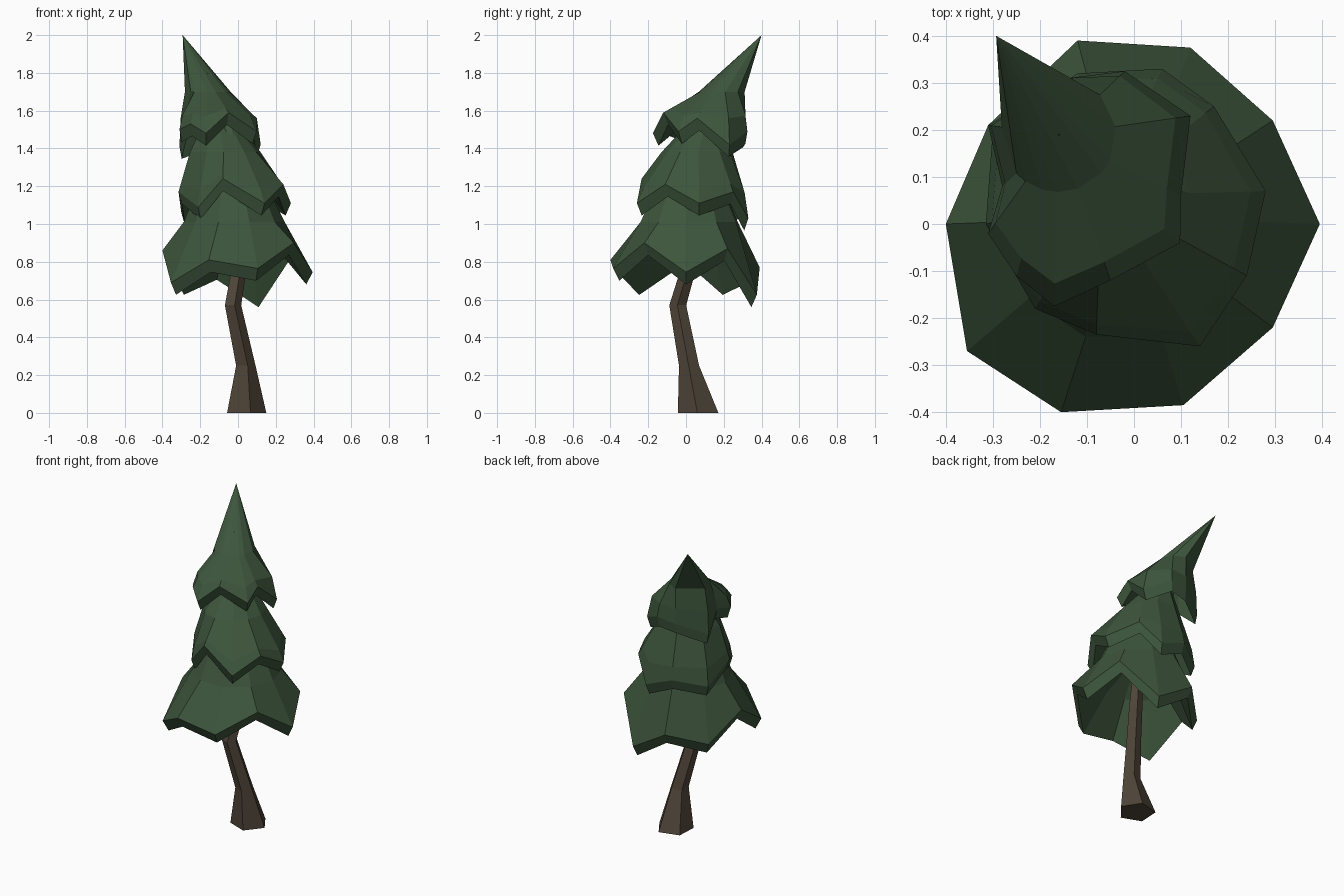
import bpy, math
from mathutils import Vector

if "Cube" in bpy.data.objects:
    bpy.data.objects.remove(bpy.data.objects["Cube"])


def material(name, rgb):
    m = bpy.data.materials.new(name)
    m.diffuse_color = (*rgb, 1)
    m.use_nodes = True
    m.node_tree.nodes["Principled BSDF"].inputs["Base Color"].default_value = m.diffuse_color
    return m


GREEN = material("pine green", (0.047, 0.092, 0.045))
BROWN = material("bark brown", (0.078, 0.059, 0.040))


def loft(name, rings, mat, start=None, end=None):
    """Skin equal-length rings; close each end with a point or a flat cap."""
    n = len(rings[0])
    verts = [v for r in rings for v in r]
    faces = [(k * n + i, k * n + (i + 1) % n, (k + 1) * n + (i + 1) % n, (k + 1) * n + i)
             for k in range(len(rings) - 1) for i in range(n)]
    last = (len(rings) - 1) * n
    if start is None:
        faces.append(tuple(reversed(range(n))))
    else:
        verts.append(start)
        faces += [((i + 1) % n, i, len(verts) - 1) for i in range(n)]
    if end is None:
        faces.append(tuple(last + i for i in range(n)))
    else:
        verts.append(end)
        faces += [(last + i, last + (i + 1) % n, len(verts) - 1) for i in range(n)]
    me = bpy.data.meshes.new(name)
    me.from_pydata([tuple(v) for v in verts], [], faces)
    me.materials.append(mat)
    bpy.context.collection.objects.link(bpy.data.objects.new(name, me))


def tier(name, rim, center, radius, apex, brow, thick=0.065):
    """Hollow zigzag-hemmed skirt; drooping hem points bulge up to the brow height."""
    c, rim = Vector(center), [Vector(p) for p in rim]
    mid, shoulder, lip, inner = [], [], [], []
    for p in rim:
        a = math.atan2(p.y - c.y, p.x - c.x)
        m = c + Vector((math.cos(a), math.sin(a), 0)) * radius
        mid.append(m)
        s = p.lerp(m, 0.2)
        s.z += max(0, brow - p.z) * 0.6
        shoulder.append(s)
        q = p.lerp(c, 0.08)
        lip.append(Vector((q.x, q.y, p.z - thick)))
        inner.append(m.lerp(c, 0.18) - Vector((0, 0, 0.08)))
    rings = [inner, lip, rim] + ([shoulder] if brow else []) + [mid]
    loft(name, rings, GREEN, start=c + Vector((0, 0, 0.1)), end=Vector(apex))


# Bent five-sided trunk: (x, y, z, radius)
path = [(0.037, 0.066, 0, 0.113), (0.037, 0.017, 0.25, 0.056), (-0.03, -0.043, 0.57, 0.047),
        (0.0, 0.01, 0.75, 0.043), (0.0, 0.04, 1.05, 0.03)]
angles = [math.radians(-75 + 72 * i) for i in range(5)]
loft("trunk", [[(x + r * math.cos(a), y + r * math.sin(a), z) for a in angles]
               for x, y, z, r in path], BROWN)

# Foliage tiers, alternating high and low hem points
tier("lower_foliage",
     [(-.40, 0, .86), (-.355, -.27, .69), (-.155, -.40, .81), (.105, -.385, .765),
      (.295, -.22, .90), (.395, 0, .745), (.295, .22, .87), (.12, .375, .625),
      (-.12, .39, .77), (-.31, .21, .69)],
     (-.02, .015, 1.01), .268, (-.05, .03, 1.6), 0)
tier("middle_foliage",
     [(-.315, 0, 1.17), (-.21, -.18, 1.09), (-.08, -.235, 1.24), (.14, -.26, 1.11),
      (.24, -.11, 1.21), (.28, .07, 1.11), (.17, .25, 1.17), (.06, .33, 1.03),
      (-.12, .32, 1.10), (-.30, .20, 1.06)],
     (-.07, .06, 1.38), .19, (-.12, .14, 1.67), 1.14)
tier("top_foliage",
     [(-.17, -.175, 1.48), (-.05, -.12, 1.59), (.098, -.04, 1.49), (.10, .06, 1.56),
      (.12, .23, 1.42), (-.02, .325, 1.49), (-.14, .31, 1.47), (-.31, .21, 1.41),
      (-.28, .08, 1.52), (-.31, -.02, 1.50), (-.25, -.11, 1.53)],
     (-.16, .19, 1.70), .122, (-.293, .40, 2.0), 1.56)
